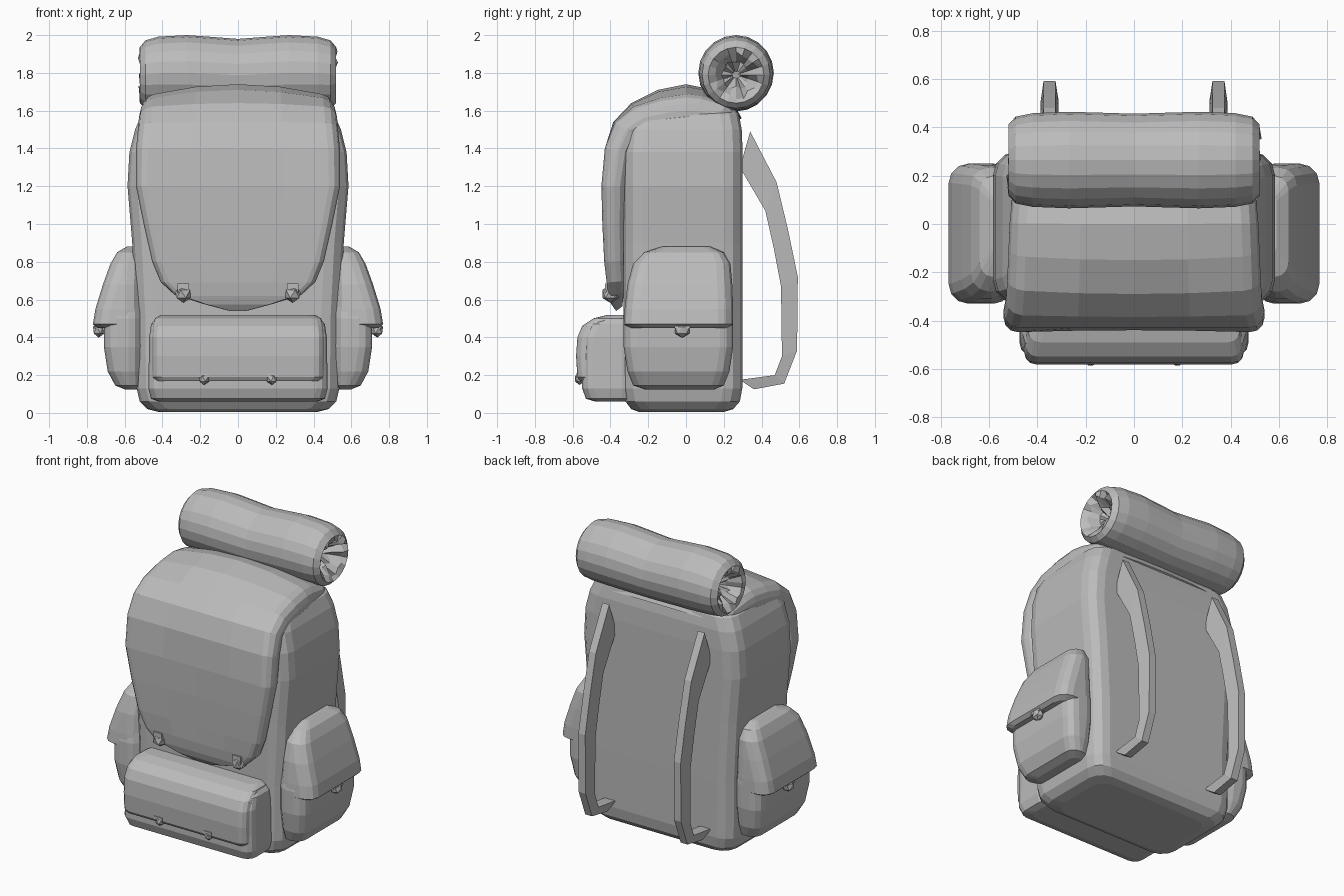
import bpy, bmesh, math, random
from mathutils import Vector

cube = bpy.data.objects.get("Cube")
if cube:
    bpy.data.objects.remove(cube, do_unlink=True)

random.seed(4)
fabric = bpy.data.materials.new("grey_fabric")
fabric.use_nodes = True
grey = (0.5, 0.5, 0.5, 1)
fabric.diffuse_color = grey
fabric.node_tree.nodes["Principled BSDF"].inputs["Base Color"].default_value = grey


def finish(name, bm, mirror=False):
    """Turn a bmesh into a flat-shaded object, optionally mirrored left/right."""
    bmesh.ops.recalc_face_normals(bm, faces=bm.faces)
    mesh = bpy.data.meshes.new(name)
    bm.to_mesh(mesh)
    bm.free()
    mesh.materials.append(fabric)
    obj = bpy.data.objects.new(name, mesh)
    bpy.context.collection.objects.link(obj)
    if mirror:
        obj.modifiers.new("mirror", 'MIRROR')
    return obj


def loft(name, rings, mirror=False):
    """Skin equal-length rings of points and cap both ends."""
    bm = bmesh.new()
    loops = [[bm.verts.new(p) for p in ring] for ring in rings]
    n = len(loops[0])
    for a, b in zip(loops, loops[1:]):
        for i in range(n):
            j = (i + 1) % n
            bm.faces.new((a[i], a[j], b[j], b[i]))
    bm.faces.new(loops[0])
    bm.faces.new(loops[-1])
    return finish(name, bm, mirror)


def rounded_rect(u0, u1, v0, v1, r, arc=3, cuts=3):
    """Rounded rectangle outline with extra points along the straight sides."""
    r = min(r, (u1 - u0) * 0.45, (v1 - v0) * 0.45)
    centres = [(u1 - r, v1 - r), (u0 + r, v1 - r), (u0 + r, v0 + r), (u1 - r, v0 + r)]
    corners = []
    for k, (cu, cv) in enumerate(centres):
        angles = [math.pi / 2 * (k + i / arc) for i in range(arc + 1)]
        corners.append([Vector((cu + r * math.cos(a), cv + r * math.sin(a))) for a in angles])
    points = []
    for k, corner in enumerate(corners):
        points += corner
        start, end = corner[-1], corners[(k + 1) % 4][0]
        points += [start.lerp(end, i / (cuts + 1)) for i in range(1, cuts + 1)]
    return points


def upright(name, stations, r, mirror=False):
    """Loft upwards through stations of z, x0, x1, y0, y1."""
    rings = [[(p.x, p.y, z) for p in rounded_rect(x0, x1, y0, y1, r)]
             for z, x0, x1, y0, y1 in stations]
    return loft(name, rings, mirror)


# Main sack: z, half width, front, back
sack = [(.005, .42, -.25, .2), (.02, .48, -.29, .25), (.06, .52, -.32, .285),
        (.13, .537, -.33, .298), (.5, .54, -.33, .3), (.9, .56, -.33, .3),
        (1.2, .585, -.33, .3), (1.38, .575, -.33, .3), (1.5, .545, -.32, .295),
        (1.58, .51, -.29, .28), (1.63, .44, -.24, .24)]
upright("main_sack", [(z, -w, w, f, b) for z, w, f, b in sack], .1)

# Top flap swept over the sack: y, z, half width, thickness, sag at the sides
path = [(.295, 1.56, .47, .06, .02), (.24, 1.66, .5, .13, .04), (.1, 1.72, .51, .16, .06),
        (0, 1.74, .515, .17, .07), (-.15, 1.71, .52, .17, .06), (-.29, 1.64, .525, .17, .03),
        (-.385, 1.54, .53, .15, .01), (-.43, 1.4, .54, .14, 0), (-.44, 1.2, .54, .13, -.01),
        (-.435, 1, .5, .12, -.01), (-.425, .8, .455, .11, -.01), (-.42, .69, .41, .1, 0),
        (-.41, .62, .34, .09, 0), (-.395, .575, .2, .07, 0), (-.37, .54, .06, .04, 0)]
rings = []
for i, (y, z, w, t, sag) in enumerate(path):
    prev, nxt = path[max(i - 1, 0)], path[min(i + 1, len(path) - 1)]
    out = Vector((nxt[1] - prev[1], prev[0] - nxt[0])).normalized()
    ring = []
    for p in rounded_rect(-w, w, -t, 0, .07):
        depth = p.y - sag * (p.x / w) ** 2
        ring.append((p.x, y + out.x * depth, z + out.y * depth))
    rings.append(ring)
loft("top_flap", rings)

# Front pocket and its lid: z, half width, front
pocket = [(.06, .42, -.48), (.075, .46, -.53), (.13, .475, -.55), (.4, .47, -.55),
          (.47, .46, -.52), (.505, .43, -.46)]
upright("front_pocket", [(z, -w, w, f, -.28) for z, w, f in pocket], .06)
lid = [(.17, .44, -.562), (.19, .455, -.575), (.3, .455, -.582), (.4, .455, -.575),
       (.46, .45, -.55), (.5, .44, -.49), (.518, .41, -.42)]
upright("front_pocket_lid", [(z, -w, w, f, -.3) for z, w, f in lid], .05)

# Side pockets and their lids: z, outer x, front, back
pouch = [(.125, .6, -.22, .15), (.145, .65, -.28, .2), (.22, .69, -.31, .23),
         (.35, .71, -.33, .25), (.5, .71, -.33, .25), (.6, .69, -.31, .24)]
upright("side_pocket", [(z, .51, x, f, b) for z, x, f, b in pouch], .07, True)
cover = [(.45, .745, -.3, .22), (.47, .768, -.33, .25), (.55, .755, -.325, .25),
         (.68, .715, -.31, .245), (.79, .675, -.28, .235), (.85, .64, -.22, .2),
         (.88, .59, -.13, .13)]
upright("side_pocket_lid", [(z, .51, x, f, b) for z, x, f, b in cover], .08, True)

# Rolled mat across the top with crumpled, sunken ends: x, radius, sag
half = [(0, .192, .012), (.13, .196, .006), (.27, .2, 0), (.42, .194, .002),
        (.49, .18, .008), (.52, .148, .012), (.5, .115, .01), (.44, .07, .01), (.4, .02, .01)]
stations = [(-x, r, s) for x, r, s in reversed(half[1:])] + half
rings = []
for x, r, sag in stations:
    crumple = .03 if r < .13 else 0
    ring = []
    for k in range(20):
        a = math.tau * k / 20
        rr = r * (1 + random.uniform(-5, 5) * crumple)
        ring.append((x + random.uniform(-crumple, crumple),
                     .265 + rr * math.cos(a), 1.8 - sag + rr * math.sin(a)))
    rings.append(ring)
loft("bed_roll", rings)

# Shoulder straps: outer y, z then inner y, z
strap = [(.34, 1.49, .285, 1.3), (.48, 1.22, .42, 1.07), (.54, .97, .465, .87),
         (.592, .72, .503, .67), (.588, .33, .508, .3), (.52, .155, .47, .2),
         (.36, .125, .285, .175)]
rings = [[(.325, oy, oz), (.375, oy, oz), (.387, iy, iz), (.312, iy, iz)]
         for oy, oz, iy, iz in strap]
loft("shoulder_strap", rings, True)


# Buckles: faceted knobs with a short tab
def buckle(name, place, size, tab):
    bm = bmesh.new()
    bmesh.ops.create_icosphere(bm, subdivisions=1, radius=1)
    bmesh.ops.scale(bm, vec=size, verts=bm.verts)
    bmesh.ops.translate(bm, vec=place, verts=bm.verts)
    box = bmesh.ops.create_cube(bm, size=1)["verts"]
    bmesh.ops.scale(bm, vec=tab, verts=box)
    bmesh.ops.translate(bm, vec=Vector(place) + Vector((0, 0, size[2] * .6)), verts=box)
    finish(name, bm, True)


buckle("flap_buckle", (.29, -.4, .63), (.048, .05, .048), (.06, .06, .05))
buckle("front_pocket_buckle", (.18, -.563, .18), (.03, .028, .032), (.06, .035, .025))
buckle("side_pocket_buckle", (.738, -.02, .438), (.034, .045, .04), (.04, .08, .03))
